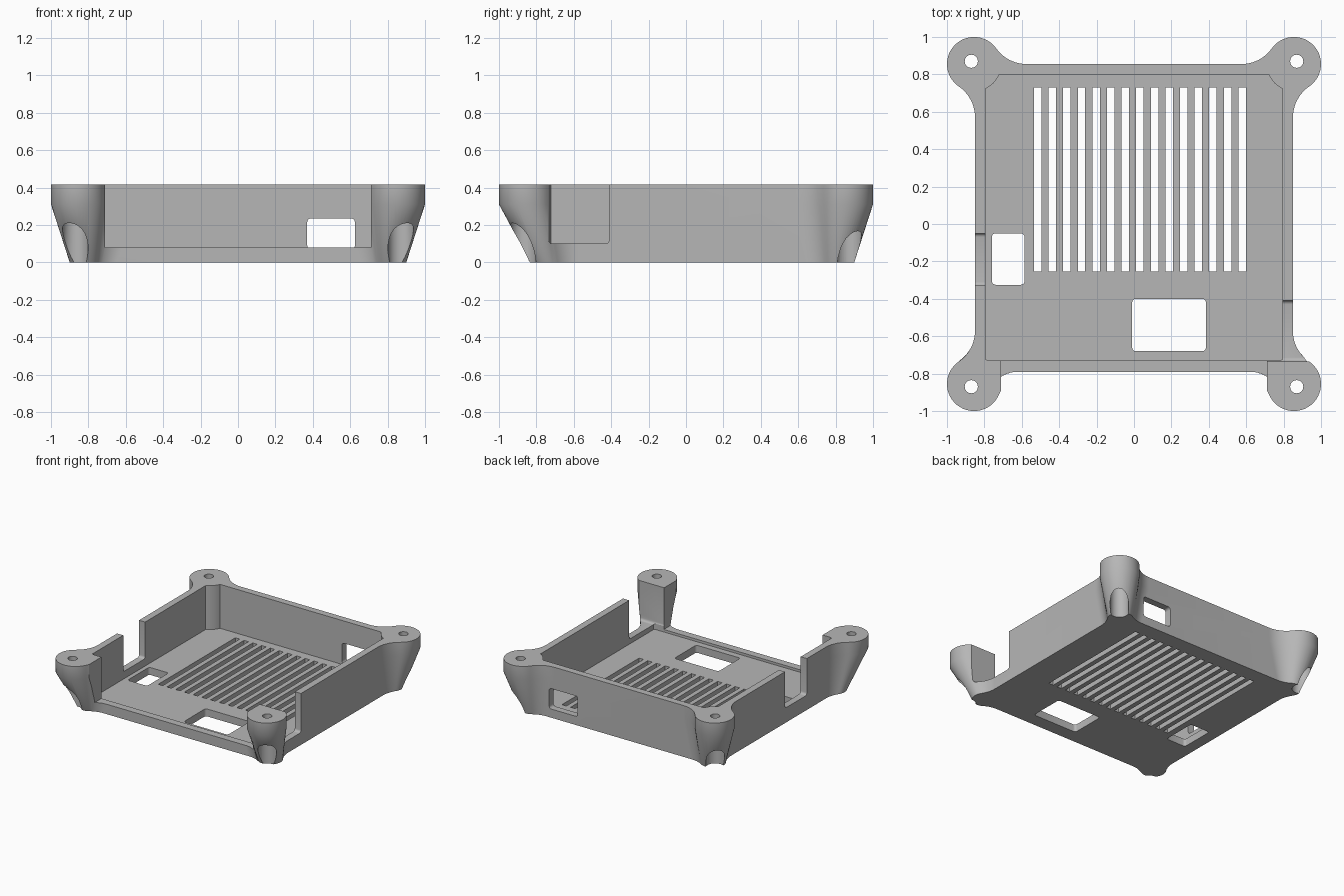
import bpy, bmesh, math
from math import sin, cos, pi, atan2, sqrt

if "Cube" in bpy.data.objects:
    bpy.data.objects.remove(bpy.data.objects["Cube"])

TOP, WALL_X, BACK, FRONT = 0.415, 0.85, 0.855, -0.79

grey = bpy.data.materials.new("grey_plastic")
grey.use_nodes = True
COLOUR = (0.47, 0.47, 0.47, 1)
grey.diffuse_color = COLOUR
grey.node_tree.nodes["Principled BSDF"].inputs["Base Color"].default_value = COLOUR


def loft(name, rings):
    """Solid through rings of 3D points, capped at both ends."""
    bm = bmesh.new()
    rows = [[bm.verts.new(p) for p in ring] for ring in rings]
    n = len(rows[0])
    for a, b in zip(rows, rows[1:]):
        for i in range(n):
            j = (i + 1) % n
            bm.faces.new((a[i], a[j], b[j], b[i]))
    bm.faces.new(rows[0])
    bm.faces.new(rows[-1])
    bmesh.ops.recalc_face_normals(bm, faces=bm.faces)
    mesh = bpy.data.meshes.new(name)
    bm.to_mesh(mesh)
    bm.free()
    mesh.materials.append(grey)
    ob = bpy.data.objects.new(name, mesh)
    bpy.context.scene.collection.objects.link(ob)
    return ob


def block(name, lo, hi, axis=2, radius=0.0):
    """Box from corner to corner, its edges along one axis rounded."""
    u, v = [k for k in range(3) if k != axis]
    steps = 5 if radius else 1
    profile = []
    for q in range(4):
        su, sv = ((1, 1), (-1, 1), (-1, -1), (1, -1))[q]
        cu = hi[u] - radius if su > 0 else lo[u] + radius
        cv = hi[v] - radius if sv > 0 else lo[v] + radius
        for s in range(steps):
            a = (q + s / max(steps - 1, 1)) * pi / 2
            profile.append((cu + radius * cos(a), cv + radius * sin(a)))
    rings = []
    for w in (lo[axis], hi[axis]):
        ring = []
        for pu, pv in profile:
            p = [w, w, w]
            p[u], p[v] = pu, pv
            ring.append(p)
        rings.append(ring)
    return loft(name, rings)


def cylinder(name, x, y, r, z0, z1, n=32):
    return loft(name, [[(x + r * cos(2 * pi * i / n), y + r * sin(2 * pi * i / n), z)
                        for i in range(n)] for z in (z0, z1)])


def combine(target, tools, operation):
    for tool in tools:
        tool.hide_render = True
        mod = target.modifiers.new(tool.name, 'BOOLEAN')
        mod.object, mod.operation, mod.solver = tool, operation, 'EXACT'
    bpy.context.view_layer.update()
    deps = bpy.context.evaluated_depsgraph_get()
    mesh = bpy.data.meshes.new_from_object(target.evaluated_get(deps))
    target.modifiers.clear()
    target.data = mesh
    for tool in tools:
        bpy.data.objects.remove(tool)


def arc(cx, cy, r, a0, a1, n):
    return [(cx + r * cos(a0 + (a1 - a0) * i / n), cy + r * sin(a0 + (a1 - a0) * i / n))
            for i in range(n + 1)]


def leg_outline(cu, cv, r, fillet=0.2, inset=-0.03):
    """Round leg blended into both walls; the walls' outer corner is the origin."""
    d1 = sqrt((r + fillet) ** 2 - (fillet - cv) ** 2)
    d2 = sqrt((r + fillet) ** 2 - (fillet - cu) ** 2)
    a1 = atan2(cv - fillet, d1)
    a2 = atan2(d2, cu - fillet)
    pts = arc(cu - d1, fillet, fillet, -pi / 2, a1, 10)
    pts += arc(cu, cv, r, a1 + pi, a2 - pi, 28)[1:-1]
    pts += arc(fillet, cv - d2, fillet, a2, pi, 10)
    return pts + [(inset, pts[-1][1]), (inset, inset), (pts[0][0], inset)]


# Open tray
body = block("enclosure_base", (-WALL_X, FRONT, 0), (WALL_X, BACK, TOP))
combine(body, [block("cavity", (-0.795, -0.73, 0.06), (0.795, 0.80, 1))], 'DIFFERENCE')

# Tapered corner legs, with round posts inside the corners
legs, drills = [], []
for sx in (-1, 1):
    for sy, wall in ((-1, -FRONT), (1, BACK)):
        def place(pts, z):
            return [(sx * (WALL_X + u), sy * (wall + v), z) for u, v in pts]

        cu, cv = 0.005, BACK - wall
        upper = leg_outline(cu, cv, 0.145)
        lower = leg_outline(-0.045, -0.05, 0.095)
        legs.append(loft("leg", [place(lower, 0), place(upper, 0.31), place(upper, TOP)]))
        edge = -0.012
        post = [p for p in arc(cu, cv, 0.145, pi / 2, 2 * pi, 96)
                if p[0] < edge and p[1] < edge]
        post.append((edge, edge))
        legs.append(loft("post", [place(post, 0), place(post, TOP)]))
        drills.append(cylinder("screw_hole", sx * 0.87, sy * 0.87, 0.035, -0.1, 0.6))
        drills.append(cylinder("screw_pocket", sx * 0.87, sy * 0.87, 0.068, -0.1, 0.26))
combine(body, legs, 'UNION')
combine(body, drills, 'DIFFERENCE')

# Open front, side notches and rear port
cuts = [
    block("front_opening", (-0.71, -1.1, 0.08), (0.71, -0.7, 0.6)),
    block("left_notch", (0.7, -0.735, 0.1), (1.1, -0.41, 0.6), 0, 0.02),
    block("right_notch", (-1.1, -0.33, 0.12), (-0.75, -0.05, 0.6), 0, 0.02),
    block("rear_port", (0.37, 0.7, 0.07), (0.625, 1.1, 0.235), 1, 0.02),
    # Floor openings
    block("small_floor_hole", (-0.76, -0.325, -0.1), (-0.585, -0.05, 0.2), 2, 0.02),
    block("large_floor_hole", (-0.01, -0.68, -0.1), (0.385, -0.40, 0.2), 2, 0.02),
]
# Ventilation slots
for i in range(15):
    x = -0.515 + 0.0781 * i
    cuts.append(block("vent_slot", (x - 0.02, -0.255, -0.1), (x + 0.02, 0.73, 0.2)))
combine(body, cuts, 'DIFFERENCE')

bpy.ops.object.select_all(action='DESELECT')
body.select_set(True)
bpy.context.view_layer.objects.active = body
bpy.ops.object.shade_smooth_by_angle(angle=math.radians(30))
